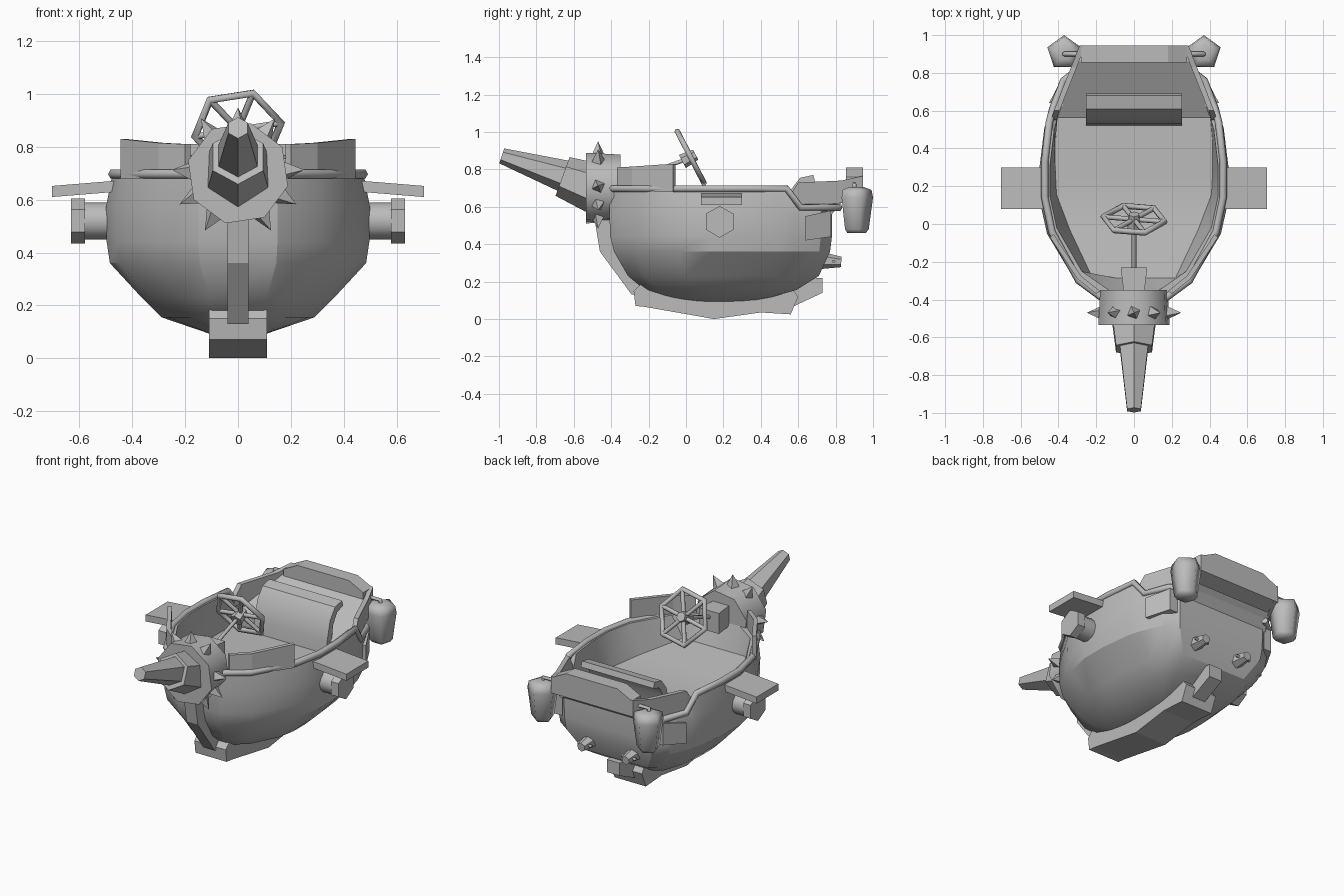
import bpy, bmesh, math
from mathutils import Vector, Matrix

cube = bpy.data.objects.get("Cube")
if cube:
    bpy.data.objects.remove(cube, do_unlink=True)

grey = bpy.data.materials.new("plain grey")
GREY = (0.5, 0.5, 0.5, 1)
grey.diffuse_color = GREY
grey.use_nodes = True
for node in grey.node_tree.nodes:
    if node.type == 'BSDF_PRINCIPLED':
        node.inputs["Base Color"].default_value = GREY


def finish(bm, name, angle):
    bmesh.ops.recalc_face_normals(bm, faces=bm.faces)
    me = bpy.data.meshes.new(name)
    bm.to_mesh(me)
    bm.free()
    ob = bpy.data.objects.new(name, me)
    bpy.context.collection.objects.link(ob)
    me.materials.append(grey)
    if angle:
        bpy.ops.object.select_all(action='DESELECT')
        ob.select_set(True)
        bpy.context.view_layer.objects.active = ob
        bpy.ops.object.shade_smooth_by_angle(angle=math.radians(angle))


def loft(name, rings, angle=0, strips=False):
    """Skin closed rings of points; cap the ends with one face or cross strips."""
    bm = bmesh.new()
    rows = [[bm.verts.new(p) for p in ring] for ring in rings]
    n = len(rows[0])
    for a, b in zip(rows, rows[1:]):
        for i in range(n):
            j = (i + 1) % n
            bm.faces.new((a[i], a[j], b[j], b[i]))
    for cap in (rows[0], rows[-1]):
        if strips:
            for i in range(n // 2 - 1):
                bm.faces.new((cap[i], cap[i + 1], cap[n - 2 - i], cap[n - 1 - i]))
        else:
            bm.faces.new(cap)
    finish(bm, name, angle)


def prism(name, profile, half, angle=0):
    """Side profile (y, z) spread over x; half may be a function of y."""
    width = half if callable(half) else (lambda y: half)
    loft(name, [[(s * width(y), y, z) for y, z in profile] for s in (-1, 1)], angle)


def tube(name, a, b, r1, r2, sides=6, spin=0.0, angle=0):
    a, b = Vector(a), Vector(b)
    bm = bmesh.new()
    m = (Matrix.Translation((a + b) / 2)
         @ (b - a).to_track_quat('Z', 'Y').to_matrix().to_4x4()
         @ Matrix.Rotation(spin, 4, 'Z'))
    bmesh.ops.create_cone(bm, cap_ends=True, segments=sides, radius1=r1,
                          radius2=r2, depth=(b - a).length, matrix=m)
    finish(bm, name, angle)


def rod(name, points, radius, cyclic=False):
    cu = bpy.data.curves.new(name, 'CURVE')
    cu.dimensions = '3D'
    cu.bevel_depth = radius
    cu.bevel_resolution = 1
    cu.use_fill_caps = True
    sp = cu.splines.new('POLY')
    sp.points.add(len(points) - 1)
    for p, co in zip(sp.points, points):
        p.co = (*co, 1)
    sp.use_cyclic_u = cyclic
    cu.materials.append(grey)
    ob = bpy.data.objects.new(name, cu)
    bpy.context.collection.objects.link(ob)


# Open hull: one plan outline scaled through several heights, then inside walls
PLAN = [(.3, 0), (.62, .09), (.92, .3), (1, .45), (1, .6), (.95, .77), (.91, .83),
        (.79, .95), (.62, 1)]
FULL = PLAN + [(-u, t) for u, t in reversed(PLAN)]


def hull_ring(z, front, back, half, top=False):
    return [(u * half, front + t * (back - front), z - (.1 if top and t > .8 else 0))
            for u, t in FULL]


# Cockpit floor: flat aft, ramped up toward a straight bow edge
half_floor = [(.1, -.285), (.22, -.285), (.34, -.03), (.41, .155), (.415, .25), (.415, .45),
              (.405, .56), (.36, .66), (.3, .72)]
floor = [(x, y, .49 + max(0, .155 - y) * .15)
         for x, y in half_floor + [(-x, y) for x, y in reversed(half_floor)]]
loft("hull", [
    hull_ring(.09, -.06, .36, .1), hull_ring(.155, -.22, .59, .29),
    hull_ring(.23, -.31, .71, .365), hull_ring(.36, -.385, .77, .485),
    hull_ring(.44, -.405, .78, .497), hull_ring(.57, -.41, .78, .5),
    hull_ring(.7, -.41, .8, .475, True), hull_ring(.7, -.35, .75, .445, True),
    floor], 30, True)

# Gunwale rails and bow shield plates
for s, side in ((1, "left"), (-1, "right")):
    edge = hull_ring(.697, -.41, .82, .472, True)[:len(PLAN)]
    rod(side + "_gunwale", [(s * x, y, z) for x, y, z in edge], .02)
    plan = [(.2, -.37), (.3, -.29), (.445, -.07)]
    rings = [[(s * x, y, .68), (s * x, y, z), (s * (x - .02), y + .015, z),
              (s * (x - .02), y + .015, .68)] for (x, y), z in zip(plan, (.81, .815, .83))]
    loft(side + "_bow_shield", rings)

# Keel, stem and stern skeg
prism("keel", [(-.28, .15), (-.27, .07), (-.22, .065), (.15, .0), (.4, .035), (.56, .025),
               (.6, .12), (.57, .16), (.3, .12), (0, .11), (-.15, .15), (-.22, .21)], .11)
prism("bow_stem", [(-.49, .54), (-.46, .36), (-.29, .13), (-.2, .14), (-.36, .38), (-.38, .54)], .04)
prism("stern_skeg", [(.5, .1), (.58, .07), (.73, .14), (.73, .22), (.6, .22)], .045)

# Nose collar with a ring of spikes, and the two-stage horn
C = Vector((0, 0, .7))
tube("nose_collar", (0, -.535, .7), (0, -.35, .7), .195, .185, 8, .25, 50)
for deg in (90, 56, 3, -28, -60):
    for s in ((1,) if deg == 90 else (1, -1)):
        a = math.radians(deg)
        d = Vector((s * math.cos(a), 0, math.sin(a)))
        base = C + d * .175 + Vector((0, -.47, 0))
        tube("collar_spike", base, base + d * .075, .038, .0, 4, .4)
tube("horn_base", (0, -.49, .7), (0, -.66, .762), .135, .11, 6)
tube("horn", (0, -.64, .76), (0, -.985, .872), .088, .042, 6)

# Dash bracket, steering column and wheel
loft("dash_bracket", [[(-w, y, .68), (w, y, .68), (w, y, .81), (-w, y, .81)]
                      for y, w in ((-.36, .055), (-.23, .07))])
rod("steering_column", [(0, -.26, .76), (0, .02, .86)], .012)
hub = Vector((0, .025, .865))
up = Vector((0, -.46, .89))
rim = [hub + Vector((math.cos(a), 0, 0)) * .165 + up * (.165 * math.sin(a))
       for a in (math.radians(10 + 60 * i) for i in range(6))]
rod("wheel_rim", rim, .016, True)
for p in rim:
    rod("wheel_spoke", [hub, p], .013)
axis = Vector((0, .89, .46))
tube("wheel_hub", hub - axis * .05, hub + axis * .03, .04, .03, 6)

# Curved seat back leaning toward the stern
prism("seat_back", [(.52, .46), (.53, .57), (.56, .69), (.61, .755), (.68, .77),
                    (.69, .735), (.63, .715), (.59, .65), (.56, .46)], .255, 38)


# Raised stern: sloping deck, side walls and hump-topped cross plate
def stern_half(y):
    return .43 - .15 * max(0, (y - .56) / .38)


prism("stern_deck", [(.56, .56), (.86, .72), (.94, .72), (.82, .61), (.7, .46), (.56, .46)],
      lambda y: stern_half(y) - .01)
loft("stern_plate", [[(-.28, y, lo), (-.28, y, .76), (-.18, y, .81), (.18, y, .81),
                      (.28, y, .76), (.28, y, lo)] for y, lo in ((.855, .63), (.945, .66))])
for s, side in ((1, "left"), (-1, "right")):
    wall = [(.55, .61, .65), (.6, .6, .73), (.83, .62, .74), (.945, .66, .765)]
    loft(side + "_stern_wall",
         [[(s * (stern_half(y) + dx), y, z) for dx, z in
           ((0.01, lo), (0.01, hi), (-.02, hi), (-.02, lo))] for y, lo, hi in wall])

    # Hanging lanterns
    x, y = s * .37, .907
    lantern = [[(x + r * math.sin(i * math.tau / 5), y + r * math.cos(i * math.tau / 5), z)
                for i in range(5)]
               for r, z in ((.055, .46), (.07, .48), (.093, .65), (.085, .69), (.045, .705))]
    loft(side + "_lantern", lantern, 75)
    rod(side + "_lantern_arm", [(s * .26, .9, .72), (x, .9, .72), (x, .9, .69)], .012)

    # Side drums and wing boards
    tube(side + "_drum_neck", (s * .46, .18, .52), (s * .585, .18, .52), .07, .07, 12, 0, 38)
    loft(side + "_drum_cap", [[(s * q, .18 + .085 * math.sin(i * math.tau / 6),
                               .52 + .085 * math.cos(i * math.tau / 6)) for i in range(6)]
                              for q in (.58, .632)])
    loft(side + "_wing", [[(s * q, .08, z), (s * q, .3, z), (s * q, .3, z + .042),
                           (s * q, .08, z + .042)] for q, z in ((.46, .63), (.705, .61))])

    # Stern exhausts with cross pins, and quarter plates
    tube(side + "_exhaust", (s * .155, .7, .315), (s * .155, .83, .305), .05, .028, 6)
    rod(side + "_exhaust_pin", [(s * .105, .79, .308), (s * .205, .79, .308)], .009)
    loft(side + "_quarter_plate",
         [[(s * (q + k), y, z) for q, y, z in
           ((.425, .64, .55), (.355, .775, .58), (.355, .775, .44), (.425, .64, .42))]
          for k in (-.03, .025)])
